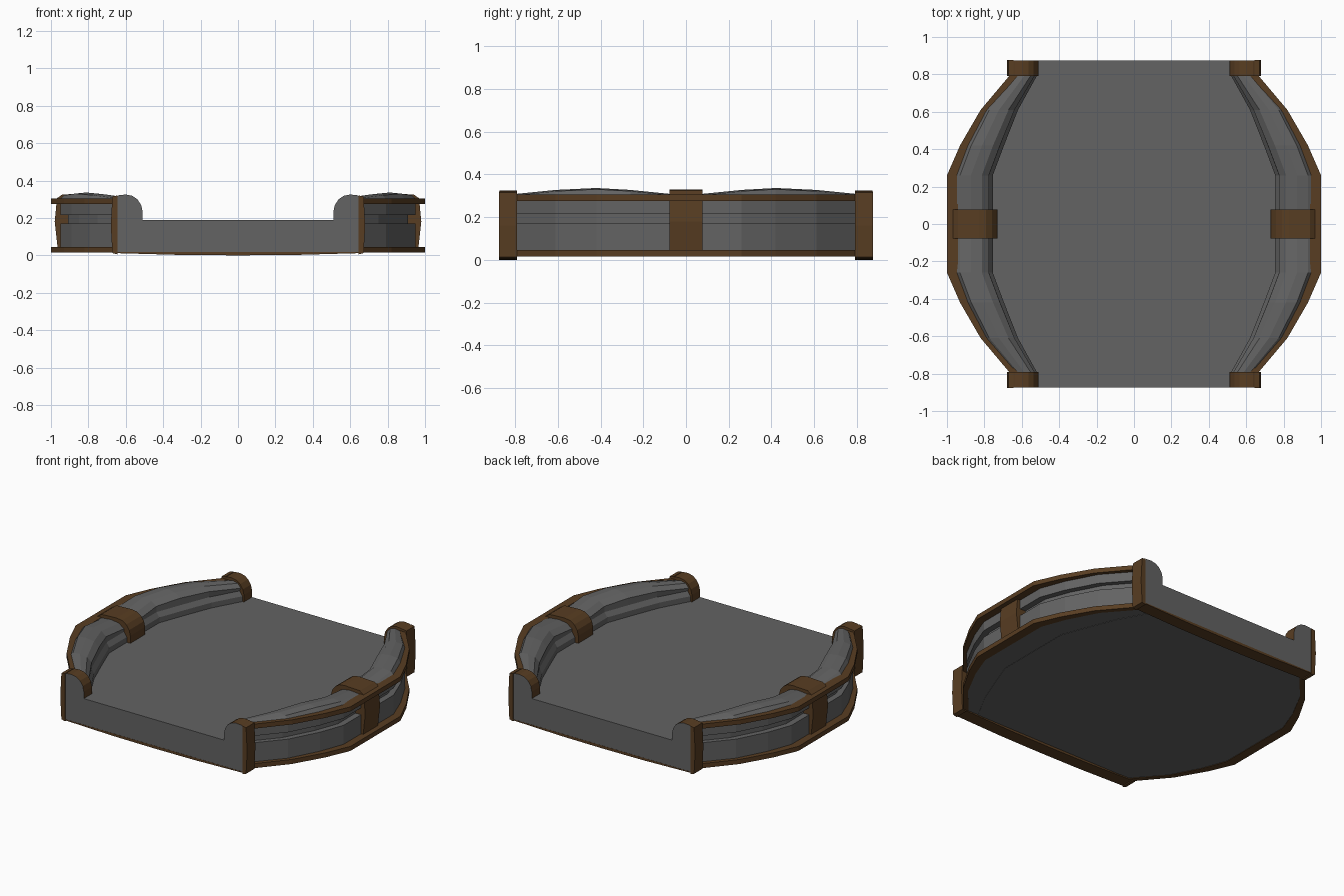
import bpy, bmesh

if "Cube" in bpy.data.objects:
    bpy.data.objects.remove(bpy.data.objects["Cube"])


def material(name, rgb):
    m = bpy.data.materials.new(name)
    m.diffuse_color = (*rgb, 1)
    m.use_nodes = True
    m.node_tree.nodes["Principled BSDF"].inputs["Base Color"].default_value = m.diffuse_color
    return m


GREY = material("grey stone", (0.125, 0.125, 0.125))
BROWN = material("brown trim", (0.098, 0.047, 0.016))


def finish(name, bm, mats, mirror=True):
    bmesh.ops.recalc_face_normals(bm, faces=bm.faces)
    me = bpy.data.meshes.new(name)
    bm.to_mesh(me)
    bm.free()
    for m in mats:
        me.materials.append(m)
    ob = bpy.data.objects.new(name, me)
    bpy.context.collection.objects.link(ob)
    if mirror:
        ob.modifiers.new("mirror", 'MIRROR')
    return ob


def loft(name, rings, mats, mirror=True, rule=None):
    """Skin a list of closed rings of 3D points and cap both ends."""
    bm = bmesh.new()
    vs = [[bm.verts.new(p) for p in r] for r in rings]
    for a, b in zip(vs, vs[1:]):
        for i in range(len(a)):
            j = (i + 1) % len(a)
            bm.faces.new((a[i], a[j], b[j], b[i]))
    bm.faces.new(vs[0])
    bm.faces.new(vs[-1])
    bm.normal_update()
    bmesh.ops.recalc_face_normals(bm, faces=bm.faces)
    if rule:
        for f in bm.faces:
            f.material_index = rule(f)
    return finish(name, bm, mats, mirror)


def prism(name, profile, y0, y1, mats, mirror=True, rule=None):
    return loft(name, [[(x, y, z) for x, z in profile] for y in (y0, y1)],
                mats, mirror, rule)


# Plan stations: y, trim outer x, wall outer x, wall inner x, crest height
half = [(0.80, 0.66, 0.625, 0.515, 0.308), (0.61, 0.82, 0.79, 0.62, 0.327),
        (0.42, 0.93, 0.89, 0.695, 0.336), (0.26, 1.0, 0.95, 0.755, 0.327),
        (0.08, 1.0, 0.95, 0.755, 0.309)]
stations = [(-s[0], *s[1:]) for s in half] + half[::-1]

# Deck slab
outline = [(0.51, -0.874)] + [(s[3] + 0.03, s[0]) for s in stations] + [(0.51, 0.874)]
outline += [(-x, y) for x, y in outline[::-1]]
loft("deck", [[(x, y, z) for x, y in outline] for z in (0.016, 0.19)], [GREY], False)


# Curved side walls with an outer groove and rounded crest
def wall_ring(y, xt, xo, xi, h):
    w = xo - xi
    prof = [(xi, 0.018), (xo, 0.018), (xo, 0.17), (xo - 0.04, 0.17), (xo - 0.04, 0.215),
            (xo, 0.215), (xo, 0.302), (xo - 0.1 * w, h - 0.006), (xo - 0.4 * w, h),
            (xi + 0.3 * w, h - 0.008), (xi + 0.11 * w, h - 0.035),
            (xi + 0.02, 0.255), (xi, 0.225)]
    return [(x, y, z) for x, z in prof]


loft("side_wall", [wall_ring(*s) for s in stations], [GREY])

# Brown rails along the outer walls
for name, z0, z1 in (("upper_rail", 0.275, 0.305), ("lower_rail", 0.015, 0.045)):
    loft(name, [[(s[2] - 0.01, s[0], z0), (s[1], s[0], z0), (s[1], s[0], z1),
                 (s[2] - 0.01, s[0], z1)] for s in stations], [BROWN])

# Middle brackets wrapping the walls
prism("middle_bracket", [(0.73, 0.17), (0.95, 0.03), (0.965, 0.045), (0.98, 0.18),
                         (0.968, 0.305), (0.94, 0.325), (0.83, 0.33), (0.79, 0.325),
                         (0.76, 0.305), (0.738, 0.275), (0.73, 0.24)],
      -0.077, 0.077, [BROWN])

# End posts: brown shell with grey end faces, outer plate and sill
post = [(0.51, 0.016), (0.66, 0.016), (0.66, 0.31), (0.635, 0.322), (0.60, 0.325),
        (0.565, 0.318), (0.538, 0.3), (0.518, 0.27), (0.51, 0.235)]
plate = [(0.645, 0.005), (0.672, 0.012), (0.68, 0.16), (0.672, 0.315), (0.645, 0.32)]
sill = [(-0.665, 0.018), (-0.66, 0.012), (-0.3, 0.002), (0, 0), (0.3, 0.002),
        (0.66, 0.012), (0.665, 0.018)]
for side, s in (("front", -1), ("back", 1)):
    prism(side + "_post", post, s * 0.79, s * 0.874, [BROWN, GREY],
          rule=lambda f: int(s * f.normal.y > 0.9))
    prism(side + "_post_plate", plate, s * 0.79, s * 0.876, [BROWN])
    prism(side + "_sill", sill, s * 0.79, s * 0.875, [BROWN], False)
